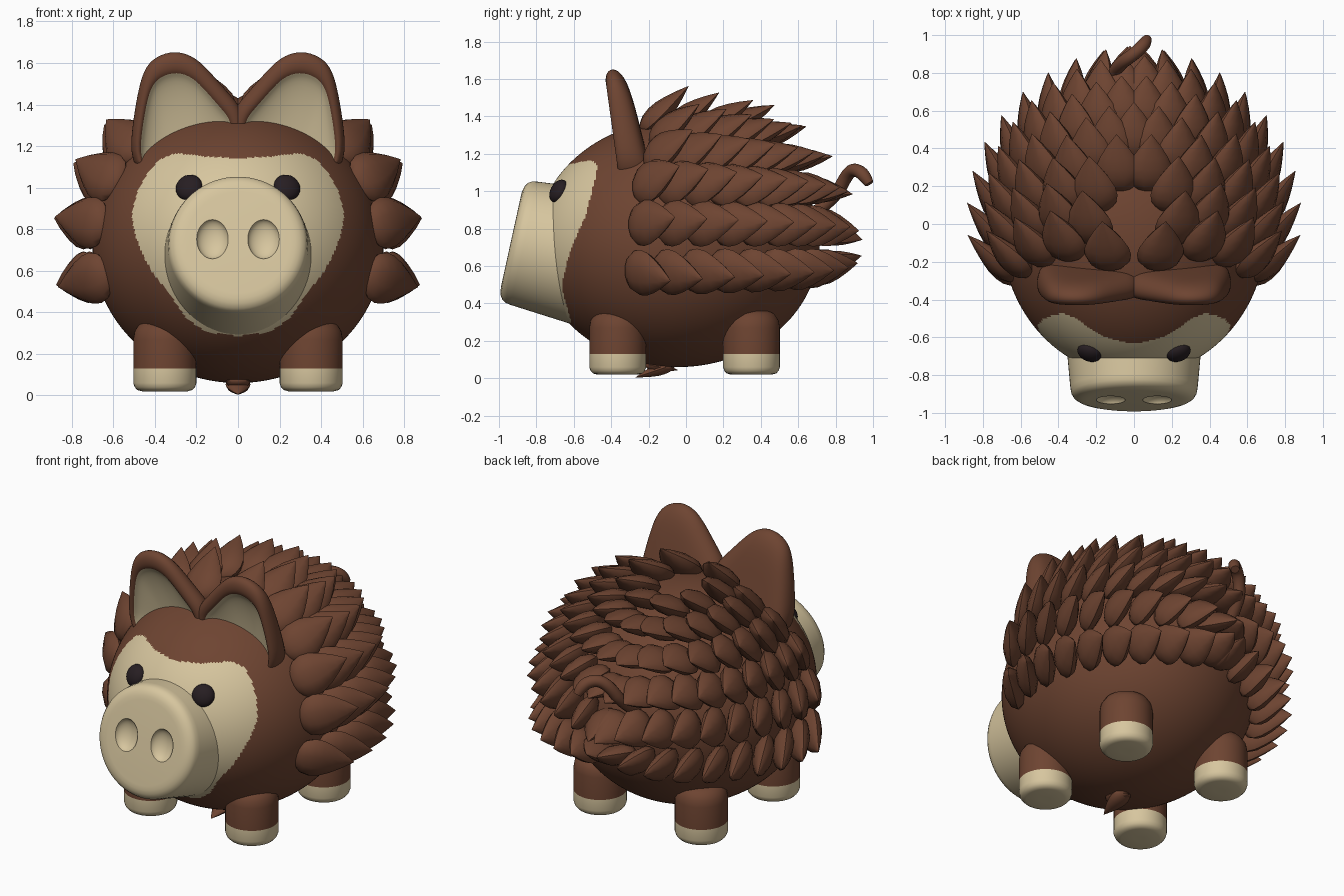
import bpy, bmesh, math
from mathutils import Vector, Matrix

if "Cube" in bpy.data.objects:
    bpy.data.objects.remove(bpy.data.objects["Cube"])

def material(name, col):
    m = bpy.data.materials.new(name)
    m.diffuse_color = (*col, 1)
    m.use_nodes = True
    m.node_tree.nodes["Principled BSDF"].inputs["Base Color"].default_value = m.diffuse_color
    return m

MATS = [material("brown", (0.155, 0.058, 0.031)),
        material("cream", (0.68, 0.565, 0.345)),
        material("dark", (0.02, 0.013, 0.016))]
C = Vector((0, -0.045, 0.72))      # body centre
R = Vector((0.70, 0.76, 0.66))     # body radii

def smooth(ob, angle):
    bpy.ops.object.select_all(action='DESELECT')
    ob.select_set(True)
    bpy.context.view_layer.objects.active = ob
    bpy.ops.object.shade_smooth_by_angle(angle=math.radians(angle))

def finish(name, bm, angle=40):
    bmesh.ops.recalc_face_normals(bm, faces=bm.faces)
    me = bpy.data.meshes.new(name)
    bm.to_mesh(me)
    bm.free()
    ob = bpy.data.objects.new(name, me)
    for m in MATS:
        me.materials.append(m)
    bpy.context.collection.objects.link(ob)
    smooth(ob, angle)
    return ob

def ellipsoid(bm, loc, rot, radii, u=32, v=20):
    mat = Matrix.Translation(loc) @ rot.to_4x4() @ Matrix.Diagonal((*radii, 1))
    bmesh.ops.create_uvsphere(bm, u_segments=u, v_segments=v, radius=1, matrix=mat)

def loft(bm, rings, mat_rule=lambda i: 0):
    """Skin closed rings of points and cap both ends."""
    vs = [[bm.verts.new(p) for p in r] for r in rings]
    n = len(vs[0])
    for i in range(len(vs) - 1):
        for j in range(n):
            k = (j + 1) % n
            f = bm.faces.new((vs[i][j], vs[i][k], vs[i + 1][k], vs[i + 1][j]))
            f.material_index = mat_rule(i)
    bm.faces.new(vs[0]).material_index = mat_rule(0)
    bm.faces.new(vs[-1]).material_index = mat_rule(len(vs) - 2)

def lathe(bm, profile, mat, seg=64, mat_rule=lambda i: 0):
    loft(bm, [[mat @ Vector((r * math.cos(2 * math.pi * a / seg),
                             r * math.sin(2 * math.pi * a / seg), z))
               for a in range(seg)] for r, z in profile], mat_rule)

def interp(pts, x):
    for (a, p), (b, q) in zip(pts, pts[1:]):
        if x <= b:
            return p + (q - p) * (x - a) / (b - a)
    return pts[-1][1]

# Body with heart-shaped face patch
UPPER = [(0, 1.14), (.15, 1.15), (.3, 1.165), (.37, 1.14), (.43, 1.08), (.48, .99), (.505, .9), (.51, .86)]
LOWER = [(0, .285), (.15, .305), (.25, .37), (.33, .49), (.41, .59), (.46, .68), (.495, .77), (.51, .86)]
bm = bmesh.new()
ellipsoid(bm, C, Matrix.Rotation(math.pi / 2, 3, 'X'), (R.x, R.z, R.y), 256, 200)
for f in bm.faces:
    p = f.calc_center_median()
    x = abs(p.x)
    if p.y < 0 and x < .51 and interp(LOWER, x) < p.z < interp(UPPER, x):
        f.material_index = 1
finish("body", bm)

# Snout: tilted tapered drum with two nostril dents
axis = Vector((0, -0.977, 0.214))
up = Vector((0, 0.214, 0.977))
frame = Matrix((Vector((1, 0, 0)), up, axis)).transposed()
M = Matrix.Translation((0, -0.935, 0.737)) @ frame.to_4x4()
bm = bmesh.new()
lathe(bm, [(.03, 0), (.25, 0), (.275, -.002), (.298, -.008), (.32, -.022), (.332, -.042), (.337, -.07), (.376, -.5)],
      M, 72, lambda i: 1)
snout = finish("snout", bm)
bm = bmesh.new()
for s in (-1, 1):
    ellipsoid(bm, M @ Vector((s * .123, .015, .008)), frame, (.077, .098, .05))
for f in bm.faces:
    f.material_index = 1
cutter = finish("nostril_cutter", bm)
cutter.hide_render = True
mod = snout.modifiers.new("nostrils", 'BOOLEAN')
mod.operation = 'DIFFERENCE'
mod.solver = 'EXACT'
mod.object = cutter
bpy.context.view_layer.objects.active = snout
bpy.ops.object.modifier_apply(modifier="nostrils")
bpy.data.objects.remove(cutter)
smooth(snout, 35)

for s, side in ((-1, "left"), (1, "right")):
    # Eye
    n = Vector((s * .3, -.85, .45)).to_track_quat('Z', 'Y').to_matrix()
    bm = bmesh.new()
    ellipsoid(bm, (s * .235, -.68, 1.0), n, (.066, .066, .042))
    for f in bm.faces:
        f.material_index = 2
    finish(side + "_eye", bm)

    # Ear: outline lofted from back to rim to hollow cream front
    outline = [(-.05, 1.1), (-.05, 1.36), (.02, 1.44), (.12, 1.555), (.2, 1.64), (.3, 1.675), (.4, 1.645),
               (.46, 1.58), (.49, 1.45), (.515, 1.3), (.535, 1.06), (.27, 1.0)]
    steps = [(.15, 1), (.5, 1), (.88, .9), (1, 0), (.95, -.8), (.84, -1), (.78, -.85),
             (.74, -.5), (.5, -.1), (.15, 0)]
    rings = []
    for k, f in steps:
        ring = []
        for x, z in outline:
            px, pz = .28 + (x - .28) * k, 1.14 + (z - 1.14) * k
            ht = .09 - .055 * (pz - 1.12)
            ring.append((s * px, -.28 - .19 * (pz - 1.12) + f * ht, pz))
        rings.append(ring)
    bm = bmesh.new()
    loft(bm, rings, lambda i: 1 if i >= 6 else 0)
    ear = finish(side + "_ear", bm, 180)
    sub = ear.modifiers.new("smooth", 'SUBSURF')
    sub.levels = sub.render_levels = 2

    # Legs with cream feet and rounded tops
    for y, end in ((-.365, "front"), (.35, "back")):
        bm = bmesh.new()
        lathe(bm, [(.03, .02), (.11, .02), (.132, .026), (.145, .04), (.152, .06), (.152, .13),
                   (.152, .27), (.145, .31), (.122, .345), (.09, .36), (.03, .365)],
              Matrix.Translation((s * .352, y, 0)), 40, lambda i: 1 if i < 5 else 0)
        finish(end + "_" + side + "_leg", bm)

# Quills: leaf shapes in level rows, sweeping outwards and backwards
LEAF = [(0, .25), (.06, .6), (.16, .88), (.3, 1), (.45, .95), (.62, .74), (.8, .43), (.93, .16), (1, .01)]

def quill(bm, root, d, w, length, width, thick):
    d = d.normalized()
    w = (w - d * w.dot(d)).normalized()
    t = d.cross(w)
    loft(bm, [[root + d * (u * length) + w * (math.cos(a * math.pi / 5) * width * k / 2)
               + t * (math.sin(a * math.pi / 5) * thick * k / 2) for a in range(10)] for u, k in LEAF])

Y = Vector((0, 1, 0))
bm = bmesh.new()
for z, count, y0 in ((.58, 20, .28), (.82, 20, .26), (1.02, 20, .24),
                     (1.17, 16, .18), (1.28, 13, .15), (1.345, 8, .2)):
    rho = math.sqrt(1 - ((z - C.z) / R.z) ** 2)
    a0 = math.acos(y0 / (R.y * rho))
    for i in range(count):
        a = a0 + (2 * math.pi - 2 * a0) * i / (count - 1)
        p = Vector((R.x * rho * math.sin(a), -R.y * rho * math.cos(a), z - C.z))
        n = Vector((p.x / R.x ** 2, p.y / R.y ** 2, p.z / R.z ** 2)).normalized()
        T = (Y - n * n.y).normalized()
        back = max(0, p.y / R.y)
        mix = (T * .5 + Y * .5).normalized()
        quill(bm, C + p * .965, n * .55 + mix * .78, n.cross(Y), .35 - .07 * back, .25 - .02 * back, .12)
finish("quills", bm, 50)

# Stray quills under the belly
bm = bmesh.new()
X = Vector((1, 0, 0))
quill(bm, Vector((0, -.06, .075)), Vector((0, -.21, -.07)), X, .22, .12, .07)
quill(bm, Vector((0, -.22, .075)), Vector((0, .2, -.035)), X, .18, .12, .06)
finish("belly_quills", bm, 50)

# Curled tail
cu = bpy.data.curves.new("tail", 'CURVE')
cu.dimensions = '3D'
cu.bevel_depth = .035
cu.bevel_resolution = 5
cu.use_fill_caps = True
path = [(-.13, .66, .86), (-.11, .80, .97), (-.07, .85, 1.07), (-.02, .885, 1.115),
        (.03, .925, 1.11), (.06, .96, 1.075), (.07, .98, 1.04)]
sp = cu.splines.new('NURBS')
sp.points.add(len(path) - 1)
for pt, co in zip(sp.points, path):
    pt.co = (*co, 1)
sp.points[-1].radius = .7
sp.use_endpoint_u = True
sp.order_u = 3
cu.materials.append(MATS[0])
bpy.context.collection.objects.link(bpy.data.objects.new("tail", cu))
